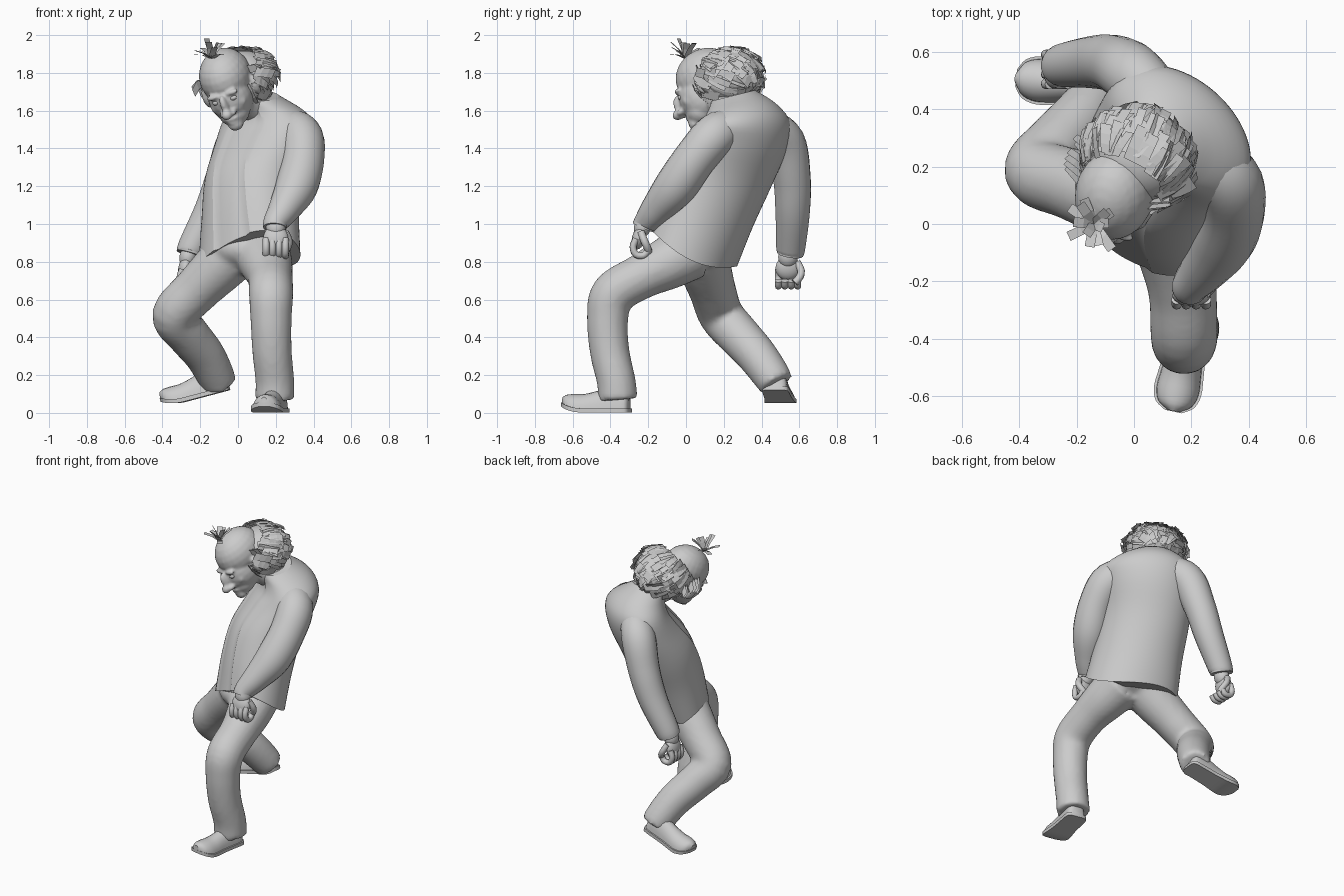
import bpy, bmesh, math, random
from mathutils import Vector as V, Matrix

if "Cube" in bpy.data.objects:
    bpy.data.objects.remove(bpy.data.objects["Cube"])
random.seed(4)

def finish(name, bm, voxel=0, angle=40, smooth=True, iters=4):
    bmesh.ops.recalc_face_normals(bm, faces=bm.faces)
    me = bpy.data.meshes.new(name)
    bm.to_mesh(me)
    bm.free()
    ob = bpy.data.objects.new(name, me)
    bpy.context.collection.objects.link(ob)
    if voxel:   # blend overlapping volumes into one skin
        m = ob.modifiers.new("blend", 'REMESH')
        m.mode, m.voxel_size, m.use_smooth_shade = 'VOXEL', voxel, True
        s = ob.modifiers.new("soften", 'SMOOTH')
        s.factor, s.iterations = 0.5, iters
    elif smooth:
        bpy.ops.object.select_all(action='DESELECT')
        ob.select_set(True)
        bpy.context.view_layer.objects.active = ob
        bpy.ops.object.shade_smooth_by_angle(angle=math.radians(angle))
    return ob

def skin(bm, rings):
    vs = [[bm.verts.new(p) for p in r] for r in rings]
    n = len(vs[0])
    for a, b in zip(vs, vs[1:]):
        for i in range(n):
            bm.faces.new((a[i], a[(i + 1) % n], b[(i + 1) % n], b[i]))
    bm.faces.new(vs[0])
    bm.faces.new(vs[-1])

def spline(pts, steps=5):
    p = [V(q) for q in pts]
    p = [2 * p[0] - p[1]] + p + [2 * p[-1] - p[-2]]
    out = []
    for i in range(1, len(p) - 2):
        a, b, c, d = p[i - 1:i + 3]
        for k in range(steps):
            t = k / steps
            out.append(0.5 * (2 * b + (c - a) * t + (2 * a - 5 * b + 4 * c - d) * t * t
                              + (3 * b - a - 3 * c + d) * t ** 3))
    return out + [p[-2]]

def tube(bm, pts, n=20, steps=5):
    """Round limb through points (x, y, z, radius)."""
    s = spline(pts, steps)
    side, rings = None, []
    for i, q in enumerate(s):
        t = (s[min(i + 1, len(s) - 1)].xyz - s[max(i - 1, 0)].xyz).normalized()
        side = t.orthogonal() if side is None else side - t * side.dot(t)
        side.normalize()
        o = t.cross(side)
        rings.append([q.xyz + q.w * (side * math.cos(a) + o * math.sin(a))
                      for a in (2 * math.pi * k / n for k in range(n))])
    skin(bm, rings)

def blob(bm, c, r, frame=Matrix(), seg=24):
    bmesh.ops.create_uvsphere(bm, u_segments=seg, v_segments=seg // 2, radius=1,
                              matrix=frame @ Matrix.Translation(c) @ Matrix.Diagonal((*r, 1)))

def frame_of(x, y, z, o):
    return Matrix.Translation(o) @ Matrix((x, y, z)).transposed().to_4x4()

# Trousers: both legs and the pelvis
bm = bmesh.new()
tube(bm, [(.12, .03, .86, .155), (.15, -.1, .79, .14), (.17, -.24, .72, .12), (.175, -.385, .63, .118),
          (.175, -.415, .5, .11), (.18, -.405, .33, .105), (.195, -.37, .17, .103), (.195, -.36, .07, .105)])
tube(bm, [(-.0, .07, .87, .15), (-.1, .1, .77, .14), (-.22, .14, .65, .125), (-.335, .185, .52, .12),
          (-.27, .27, .42, .115), (-.18, .37, .31, .108), (-.12, .45, .2, .1), (-.1, .48, .15, .092)])
blob(bm, (.06, .05, .87), (.21, .18, .12))
finish("trousers", bm, .016)

# Jacket body: tilted oval rings turned toward the facing side, with an inset shirt front
bm = bmesh.new()
table = [(.06, .045, .87, .29, .2, -.42, 30, 1), (.065, .12, 1.07, .275, .215, -.36, 34, .3),
         (.08, .2, 1.25, .275, .22, -.3, 38, 0), (.13, .285, 1.42, .285, .21, -.15, 41, 0),
         (.16, .315, 1.53, .285, .19, 0, 42, 0), (.15, .3, 1.61, .215, .16, .1, 42, 0),
         (.1, .25, 1.68, .12, .11, .25, 42, 0)]
pos, mid, end = (spline([r[i:i + 3] for r in table], 4) for i in (0, 3, 5))
rings = []
for c, (w, d, _), (slope, deg, curl) in zip(pos, mid, end):
    yaw = -math.radians(deg)
    u, f = V((math.cos(yaw), math.sin(yaw), 0)), V((math.sin(yaw), -math.cos(yaw), 0))
    ring = []
    for k in range(72):
        a = 2 * math.pi * (k + .5) / 72
        s = .945 if abs(a - math.pi / 2) < .36 else 1
        off = s * (u * (w * math.cos(a)) + f * (d * math.sin(a)))
        off.z = slope * off.y + curl * (1.4 * off.y ** 2 - .07)
        ring.append(c + off)
    rings.append(ring)
skin(bm, rings)
finish("jacket_body", bm, angle=28)

# Sleeves
for name, pts in (
        ("left_sleeve", [(.2, .27, 1.53, .09), (.325, .16, 1.475, .115), (.345, .05, 1.35, .112),
                         (.31, -.055, 1.2, .112), (.245, -.155, 1.08, .085), (.2, -.21, 1.01, .066),
                         (.195, -.225, .98, .062)]),
        ("right_sleeve", [(.1, .42, 1.53, .09), (.0, .52, 1.44, .108), (-.07, .56, 1.25, .1),
                          (-.14, .565, 1.07, .092), (-.24, .555, .88, .078), (-.255, .55, .84, .07)])):
    bm = bmesh.new()
    tube(bm, pts)
    finish(name, bm)

# Hands: palm, curled fingers, thumb
def hand(name, wrist, w, p, d):
    d = V(d).normalized()
    M = frame_of(V(w), V(p), d, wrist)
    bm = bmesh.new()
    blob(bm, (0, 0, .0), (.052, .045, .06), M)
    blob(bm, (0, -.003, .06), (.066, .036, .065), M)
    def finger(pts, r):
        tube(bm, [(*(M @ V(q)), r) for q in pts], 10, 3)
    for i in range(4):
        x = (i - 1.5) * .034
        finger([(x, -.015, .07), (x, -.02, .115), (x, .005, .15), (x, .045, .145), (x, .06, .115)], .0185)
    finger([(.05, .0, .03), (.07, .03, .07), (.06, .055, .1), (.035, .07, .125)], .02)
    finish(name, bm)
hand("left_hand", (.2, -.23, .985), (1, 0, 0), (0, .96, -.28), (0, -.28, -1))
hand("right_hand", (-.265, .54, .825), (0, 1, 0), (.98, 0, -.2), (-.2, 0, -1))

# Shoes: upper over a flat sole with a slightly raised toe
def shoe(name, heel, F):
    F = V(F).normalized()
    S = F.cross(V((0, 0, 1))).normalized()
    M = frame_of(F, S, S.cross(F), heel)
    sec = spline([(0, .035, .1), (.02, .06, .13), (.1, .064, .135), (.17, .066, .115), (.23, .072, .1),
                  (.29, .076, .092), (.335, .06, .075), (.36, .022, .05)], 3)
    rise = lambda t: 2.2 * max(0, t - .24) ** 2
    bm = bmesh.new()
    skin(bm, [[M @ V((t, w * math.cos(a), .012 + rise(t) + max(0, (h - .012) * math.sin(a))))
               for a in (2 * math.pi * k / 20 for k in range(20))] for t, w, h in sec])
    finish(name + "_upper", bm)
    bm = bmesh.new()
    skin(bm, [[M @ V((t * 1.02 - .005, y * (w + .008), z + rise(t)))
               for y, z in ((-1, 0), (1, 0), (1, .022), (-1, .022))] for t, w, h in sec])
    finish(name + "_sole", bm)
shoe("left_shoe", (.21, -.3, .002), (-.2, -.98, .0))
shoe("right_shoe", (-.05, .47, .12), (-.36, .04, -.095))

# Head frame: bowed forward and tipped sideways
fwd = V((-.17, -.85, -.45)).normalized()
up = V((-.3, -.1, .9))
up = (up - fwd * up.dot(fwd)).normalized()
H = V((-.05, .1, 1.72))
M = frame_of((-fwd).cross(up), -fwd, up, H)
bm = bmesh.new()
blob(bm, (0, .03, .06), (.138, .165, .145), M)
blob(bm, (0, -.03, -.04), (.118, .128, .135), M)
blob(bm, (0, -.07, -.11), (.085, .08, .075), M)
blob(bm, (0, -.125, -.16), (.042, .035, .032), M)
blob(bm, (0, -.135, -.113), (.045, .025, .013), M)
blob(bm, (0, -.135, -.135), (.038, .025, .011), M)
blob(bm, (0, -.16, -.025), (.022, .035, .06), M)
blob(bm, (0, -.19, -.065), (.03, .032, .027), M)
for s in (-1, 1):
    blob(bm, (s * .028, -.165, -.07), (.02, .024, .017), M)
    blob(bm, (s * .05, -.13, .028), (.042, .02, .014), M)
    blob(bm, (s * .06, -.1, -.05), (.04, .03, .035), M)
    blob(bm, (s * .14, .02, -.03), (.024, .035, .058), M)
tube(bm, [(.12, .27, 1.6, .1), (.05, .2, 1.65, .095), (-.02, .14, 1.7, .1)])
finish("head", bm, .009, iters=3)

# Eyes
for s, side in ((-1, "right"), (1, "left")):
    bm = bmesh.new()
    blob(bm, (s * .048, -.132, -.005), (.022, .014, .014), M)
    finish(side + "_eye", bm)

# Hair mass under the strands
C, R = V((.005, .21, 1.785)), V((.195, .19, .16))
bm = bmesh.new()
blob(bm, C + V((.02, .025, 0)), R * .84)
finish("hair_base", bm)

# Flat ribbon strand: points along its length, across direction and width
def ribbon(bm, pts, across, w):
    rows = [[bm.verts.new(p - across * w / 2), bm.verts.new(p + across * w / 2)] for p in pts]
    for a, b in zip(rows, rows[1:]):
        bm.faces.new((a[0], a[1], b[1], b[0]))

# Strands swept away from the bald crown and face
bald = V((-.42, -.78, .46)).normalized()
bm = bmesh.new()
count = 0
while count < 260:
    n = V([random.gauss(0, 1) for _ in range(3)]).normalized()
    if n.dot(bald) > .4 or n.z < -.85:
        continue
    count += 1
    flow = (n * n.dot(bald) - bald).normalized()
    across = n.cross(flow)
    L, lift, tw = random.uniform(.45, .85), random.uniform(.02, .2), random.uniform(-.3, .3)
    pts = []
    for k in range(4):
        t = k / 3
        d = (n + (flow + across * tw) * (t - .35) * L).normalized()
        pts.append(C + V((d[i] * R[i] for i in range(3))) * (.95 + lift * t))
    ribbon(bm, pts, (across + n * random.uniform(-.5, .5)).normalized(), random.uniform(.03, .055))
finish("hair_strands", bm, smooth=False)

# Loose side locks beside the ears
bm = bmesh.new()
for s in (-1, 1):
    for k in range(6):
        p = M @ V((s * .135, .03 + .02 * k, .06 - .012 * k))
        out = (M.to_3x3() @ V((s, .35, random.uniform(-.5, .1)))).normalized()
        ribbon(bm, [p, p + out * .04, p + out * .075 - V((0, 0, .025))], up, .045)
finish("side_locks", bm, smooth=False)

# Tuft of short strips on the forehead
bm = bmesh.new()
root = V((-.14, -.0, 1.875))
for k in range(14):
    a = k * 2 * math.pi / 14 + random.uniform(-.15, .15)
    e = random.uniform(.15, 1.2)
    d = V((math.cos(a) * math.cos(e), math.sin(a) * math.cos(e), math.sin(e)))
    L = random.uniform(.085, .12)
    side = d.cross(V((0, 0, 1))).normalized()
    ribbon(bm, [root, root + d * L * .5 + V((0, 0, .008)), root + d * L], side, .034)
finish("hair_tuft", bm, smooth=False)
